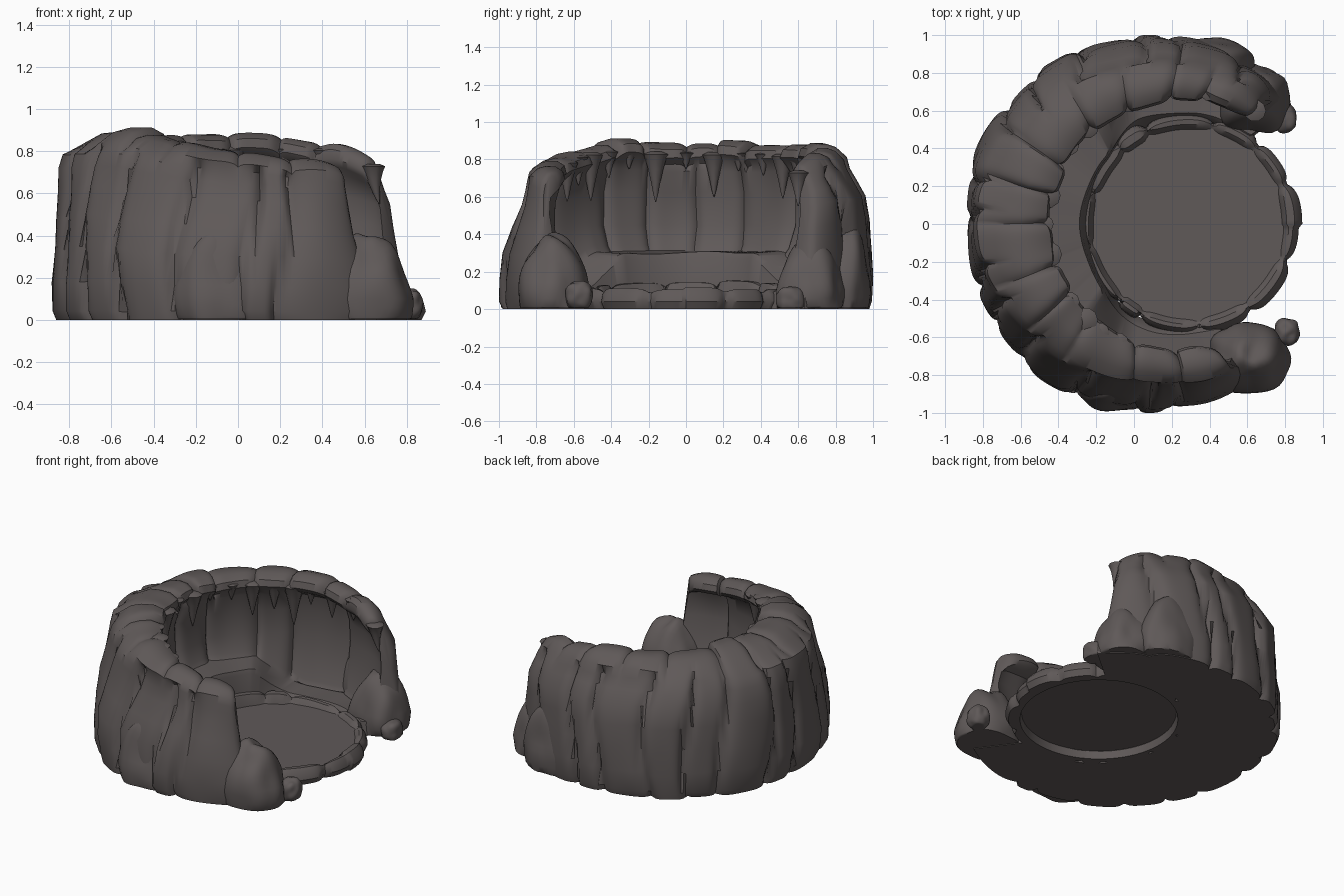
import bpy, bmesh, math, random
from mathutils import Matrix, Vector, noise

cube = bpy.data.objects.get("Cube")
if cube:
    bpy.data.objects.remove(cube)
random.seed(7)

# One stone colour
stone = bpy.data.materials.new("dark_stone")
stone.use_nodes = True
stone.diffuse_color = (0.115, 0.1, 0.098, 1)
bsdf = stone.node_tree.nodes["Principled BSDF"]
bsdf.inputs["Base Color"].default_value = stone.diffuse_color
bsdf.inputs["Roughness"].default_value = 0.9


def finish(name, bm, angle=38):
    bmesh.ops.recalc_face_normals(bm, faces=bm.faces)
    mesh = bpy.data.meshes.new(name)
    bm.to_mesh(mesh)
    bm.free()
    obj = bpy.data.objects.new(name, mesh)
    bpy.context.collection.objects.link(obj)
    mesh.materials.append(stone)
    bpy.ops.object.select_all(action="DESELECT")
    obj.select_set(True)
    bpy.context.view_layer.objects.active = obj
    bpy.ops.object.shade_smooth_by_angle(angle=math.radians(angle))
    return obj


def sweep(name, sections, closed=False, angle=38):
    """Join equal loops of points into a tube, capped when open."""
    bm = bmesh.new()
    loops = [[bm.verts.new(p) for p in s] for s in sections]
    pairs = list(zip(loops, loops[1:]))
    if closed:
        pairs.append((loops[-1], loops[0]))
    else:
        bm.faces.new(loops[0])
        bm.faces.new(loops[-1])
    for a, b in pairs:
        for i in range(len(a)):
            j = (i + 1) % len(a)
            bm.faces.new((a[i], a[j], b[j], b[i]))
    return finish(name, bm, angle)


def interp(x, pts):
    for (x0, y0), (x1, y1) in zip(pts, pts[1:]):
        if x <= x1:
            u = max(0, (x - x0) / (x1 - x0))
            return y0 + (y1 - y0) * u * u * (3 - 2 * u)
    return pts[-1][1]


def make_lobes(start, end, count, depth, jitter):
    """Bulging stone segments with a crease between neighbours."""
    step = (end - start) / count
    cuts = [start + step * (i + random.uniform(-.3, .3)) for i in range(count + 1)]
    cuts[0], cuts[-1] = start - 20, end + 20
    offs = [random.uniform(-jitter, jitter) for _ in range(count)]

    def lobe(a):
        for i in range(count):
            if a <= cuts[i + 1] or i == count - 1:
                u = (a - cuts[i]) / (cuts[i + 1] - cuts[i])
                return offs[i] - depth * abs(2 * u - 1) ** 5
    return lobe


def polar(center, r, deg, z=0):
    a = math.radians(deg)
    return Vector((center + r * math.cos(a), r * math.sin(a), z))


# Crescent wall, open towards +x
OUT, INN, POOL = .08, .25, .29
START, END = 47, 299
outer_lobe = make_lobes(START, END, 15, .045, .015)
lip_lobe = make_lobes(START, END, 13, .035, .02)
inner_lobe = make_lobes(START, END, 10, .03, .015)
HEIGHT = [(47, .8), (62, .84), (85, .87), (180, .89), (215, .9), (262, .81), (299, .76)]

# Outer face: height share, then inward lean at the side, front and back
FACE = ((0, .05, .05, .05), (.05, .015, .015, .015), (.2, 0, 0, 0), (.38, .02, .04, .02),
        (.55, .04, .18, .04), (.7, .06, .34, .1), (.8, .08, .39, .25), (.87, .13, .41, .36))
LIP = ((.93, .34), (.985, .52), (1, .68), (1, .86), (.97, 1), (.92, 1.03), (.88, .95))


def inner_radius(center, r, deg):
    """Distance from the outer centre to a circle about another centre."""
    a, d = math.radians(deg), center - OUT
    return d * math.cos(a) + math.sqrt(r * r - (d * math.sin(a)) ** 2)


def wall_section(deg):
    h = interp(deg, HEIGHT)
    s = math.sin(math.radians(deg))
    front, back_side = max(0, -s) ** 1.5, max(0, s) ** 1.5
    ledge = interp(abs(deg - 178), [(0, 1), (55, 1), (85, 0)])
    ri = .66 + .04 * max(0, -math.cos(math.radians(deg)))
    lip = lip_lobe(deg)
    outer, inner = .975 + .02 * abs(s), inner_radius(INN, ri, deg)
    pts = []
    for z, side, fr, bk in FACE:
        t = side + (fr - side) * front + (bk - side) * back_side
        bump = outer_lobe(deg + 3 * math.sin(z * 5 + deg * .05))
        pts.append(polar(OUT, outer + bump + (inner - outer) * t, deg, z * h))
    for z, t in LIP:
        t += .1 * abs(s) * max(0, 1 - t)
        pts.append(polar(OUT, outer + (inner - outer) * t + lip * (1 - 1.8 * t), deg,
                         z * h + lip * .6))
    # Recessed inner face, then the ledge and its drop to the pool
    back = ri + .07 - inner_lobe(deg)
    low = .1 + .21 * ledge
    for r, z in ((back, h * .83), (back + .03, h * .7), (back + .03, .45),
                 (back, low + .03), (back - .02, low),
                 (back + (.57 - back) * ledge, low - .01),
                 (.56 + .03 * (1 - ledge), low - .04 * ledge),
                 (.54 + .03 * (1 - ledge), .08), (.54, 0)):
        pts.append(polar(OUT, inner_radius(INN + .04 * ledge, r, deg), deg, z))
    # Round off the two open ends and splay their feet
    e = max(0, 1 - min(deg - START, END - deg) / 10)
    k = 1 - math.sqrt(max(0, 1 - e * e))
    mid = polar(OUT, .84, deg)
    sign = -1 if deg < 180 else 1
    for p in pts:
        p.xy = p.xy.lerp(mid.xy, .5 * k * min(1, p.z / .4))
        splay = math.radians(sign * 7 * e * max(0, 1 - p.z / .65))
        p.xy = (Matrix.Rotation(splay, 2) @ Vector((p.x - OUT, p.y))) + Vector((OUT, 0))
        p.z *= 1 - .06 * k
        if p.z > .01:
            p += noise.noise_vector(p * 4) * .016
    return pts


COUNT = 280
sweep("cave_wall", [wall_section(START + (END - START) * i / COUNT) for i in range(COUNT + 1)])

# Pool rim of rounded stones and the sunken floor
rim_lobe = make_lobes(0, 360, 13, .04, .015)
rim = []
for k in range(180):
    d = k * 2
    b = rim_lobe(d)
    back = .04 * max(0, -math.cos(math.radians(d)))
    rim.append([polar(POOL, r, d, z) for r, z in (
        (.5, 0), (.57 + b, 0), (.59 + b, .04), (.58 + b, .08 + back),
        (.555 + b * .5, .11 + back + b * .6), (.525 - b * .6, .108 + back + b * .6),
        (.5 - b * .6, .08), (.49, .05))])
sweep("pool_rim", rim, closed=True)

bm = bmesh.new()
bmesh.ops.create_cone(bm, cap_ends=True, segments=64, radius1=.52, radius2=.52, depth=.025)
bmesh.ops.translate(bm, verts=bm.verts, vec=(POOL, 0, .065))
finish("pool_floor", bm)


def boulder(name, loc, size, taper=0):
    """Lumpy stone with a flat foot, narrowing upwards by taper."""
    bm = bmesh.new()
    bmesh.ops.create_icosphere(bm, subdivisions=4, radius=1)
    seed = Vector(loc) * 9
    for v in bm.verts:
        n = v.co.copy()
        c = n / sum(abs(x) ** 2.5 for x in n) ** .4
        c *= 1 + .14 * noise.noise(n * 1.6 + seed)
        w = 1 - taper * max(0, c.z)
        v.co = Vector((loc[0] + c.x * size[0] * w, loc[1] + c.y * size[1] * w,
                       max(0.005, loc[2] + c.z * size[2])))
    return finish(name, bm, 50)


# Boulders at both ends of the wall and against its outside
boulder("front_end_boulder", (.61, -.71, .1), (.21, .19, .3), .3)
boulder("front_end_pebble", (.81, -.57, .07), (.065, .07, .08))
boulder("back_end_boulder", (.64, .66, .1), (.18, .18, .29), .35)
boulder("back_end_pebble", (.8, .56, .05), (.06, .075, .07))
boulder("front_leaning_rock", (-.1, -.86, .12), (.19, .125, .33), .4)
boulder("back_leaning_rock", (.42, .86, .15), (.2, .12, .33), .3)


def spike(name, top, length, radius, bend=(0, 0)):
    """Hanging stone spike, curved towards its tip."""
    rings = []
    for u, w in ((0, .7), (.06, 1.3), (.15, 1.1), (.35, .8), (.6, .5), (.85, .25), (1, .05)):
        c = Vector(top) + Vector((bend[0] * u * u, bend[1] * u * u, -length * u))
        rings.append([c + Vector((math.cos(a), math.sin(a), 0)) * radius * w
                      for a in (math.tau * i / 10 for i in range(10))])
    return sweep(name, rings, angle=60)


# Row of stalactites under the lip
for i, (deg, length) in enumerate((
        (78, .16), (92, .2), (104, .14), (113, .3), (123, .2), (134, .24), (145, .12),
        (157, .1), (168, .24), (180, .09), (193, .27), (205, .1), (215, .15),
        (225, .26), (233, .16), (242, .22))):
    top = polar(INN, .72, deg, interp(deg, HEIGHT) - .05)
    spike(f"stalactite_{i + 1}", top, length, .024 + length * .11)
spike("hooked_stalactite", (.64, .6, .74), .19, .045, (.03, 0))
